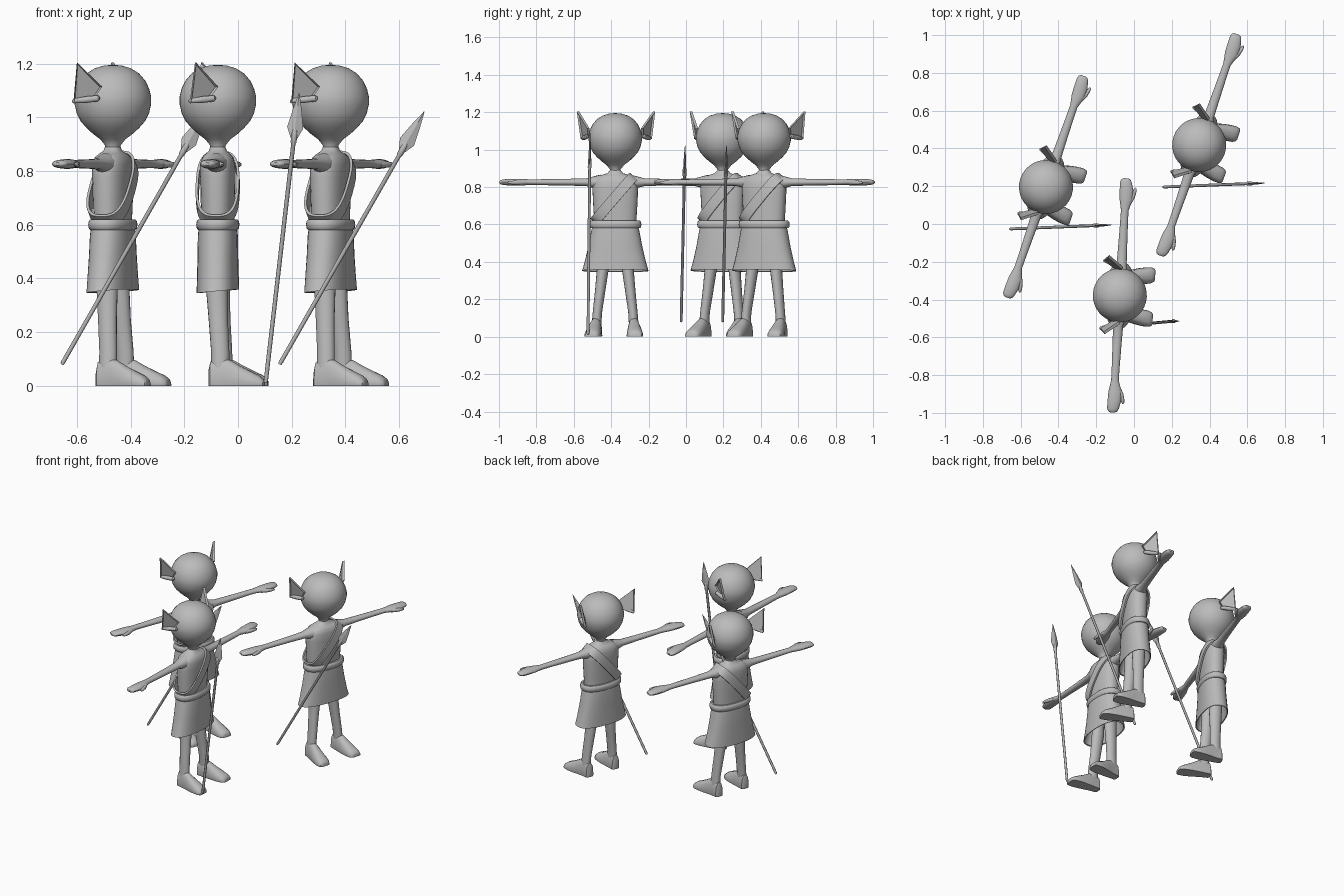
import bpy, bmesh, math
from mathutils import Vector, Matrix

if "Cube" in bpy.data.objects:
    bpy.data.objects.remove(bpy.data.objects["Cube"])

grey = bpy.data.materials.new("clay_grey")
grey.diffuse_color = (0.5, 0.5, 0.5, 1)
grey.use_nodes = True
grey.node_tree.nodes["Principled BSDF"].inputs["Base Color"].default_value = grey.diffuse_color

X, Y, Z = Vector((1, 0, 0)), Vector((0, 1, 0)), Vector((0, 0, 1))


def spow(c, p):
    return math.copysign(abs(c) ** p, c)


def ring(center, u, v, ru, rv, n=24, p=1.0):
    """Superellipse cross-section around a centre."""
    c = Vector(center)
    return [c + u * ru * spow(math.cos(a), p) + v * rv * spow(math.sin(a), p)
            for a in (2 * math.pi * i / n for i in range(n))]


def finish(bm, name, angle=40):
    bmesh.ops.recalc_face_normals(bm, faces=bm.faces[:])
    me = bpy.data.meshes.new(name)
    bm.to_mesh(me)
    bm.free()
    me.materials.append(grey)
    me.shade_smooth()
    me.set_sharp_from_angle(angle=math.radians(angle))
    return me


def loft(name, rings, caps=(True, True), closed=False, angle=40):
    """Skin a list of equal-length rings."""
    bm = bmesh.new()
    vs = [[bm.verts.new(p) for p in r] for r in rings]
    n = len(vs[0])
    pairs = list(zip(vs, vs[1:])) + ([(vs[-1], vs[0])] if closed else [])
    for a, b in pairs:
        for i in range(n):
            j = (i + 1) % n
            bm.faces.new((a[i], a[j], b[j], b[i]))
    if not closed:
        if caps[0]:
            bm.faces.new(vs[0])
        if caps[1]:
            bm.faces.new(vs[-1])
    return finish(bm, name, angle)


def place(name, mesh, matrix):
    ob = bpy.data.objects.new(name, mesh)
    bpy.context.collection.objects.link(ob)
    ob.matrix_world = matrix


parts = {}

# Head: round skull tapering to a narrow neck (radius, z)
head = [(.028, .875), (.029, .895), (.047, .918), (.074, .938), (.098, .96),
        (.12, .985), (.135, 1.015), (.143, 1.05), (.143, 1.075), (.136, 1.105),
        (.122, 1.135), (.098, 1.163), (.068, 1.182), (.035, 1.192), (.006, 1.195)]
parts["head"] = loft("head", [ring((0, 0, z), X, Y, r, r, 32) for r, z in head])

# Torso (half depth, half width, z)
torso = [(.06, .112, .56), (.061, .113, .62), (.064, .118, .7), (.066, .122, .78),
         (.065, .122, .825), (.058, .108, .85), (.046, .075, .864),
         (.034, .042, .874), (.028, .028, .89)]
parts["torso"] = loft("torso", [ring((0, 0, z), X, Y, a, b, 28, .85) for a, b, z in torso])

# Belt: rounded oval band
belt = []
for i in range(36):
    a = 2 * math.pi * i / 36
    out = Vector((math.cos(a), math.sin(a), 0))
    belt.append(ring((.066 * spow(out.x, .85), .126 * spow(out.y, .85), .6),
                     out, Z, .014, .021, 10, .8))
parts["belt"] = loft("belt", belt, closed=True)

# Skirt: open flared cloth, hem slightly lower behind
skirt = [(.07, .122, .595), (.074, .13, .56), (.075, .145, .48),
         (.077, .164, .4), (.078, .178, .352), (.072, .17, .354), (.064, .13, .45)]
rows = [ring((0, 0, z), X, Y, a, b, 32, .85) for a, b, z in skirt]
for r in rows[4:6]:
    for p in r:
        p.z -= p.x * -.09
parts["skirt"] = loft("skirt", rows, caps=(True, False))

# Sash: flat band looping from the left shoulder to the right hip
along = Vector((0, .215, .25)).normalized()
across = Vector((0, -along.z, along.y))
mid = Vector((0, -.006, .735))
sash = []
for i in range(40):
    a = 2 * math.pi * i / 40
    c, s = spow(math.cos(a), .75), spow(math.sin(a), .65)
    row = []
    for f, w in ((1, -1), (1, 1), (.88, 1), (.88, -1)):
        row.append(mid + along * .162 * c * (f * .5 + .5) + X * .081 * s * f + across * .028 * w)
    sash.append(row)
parts["sash"] = loft("sash", sash, closed=True, angle=50)

# Limbs and ears, one per side
for s, side in ((-1, "right"), (1, "left")):
    # Arm and mitten hand (y, x offset, half width, half thickness)
    arm = [(.08, 0, .045, .04), (.12, 0, .036, .03), (.155, 0, .027, .021), (.25, 0, .024, .018),
           (.38, 0, .021, .016), (.45, 0, .02, .015), (.475, .002, .026, .016),
           (.51, .005, .036, .018), (.56, .003, .036, .018), (.6, -.002, .031, .015),
           (.615, -.003, .024, .011), (.621, -.003, .012, .005)]
    parts[side + "_arm"] = loft(side + "_arm", [ring((x, s * y, .826), X, Z, a, b, 16)
                                                for y, x, a, b in arm])
    thumb = [(.49, .022, .012), (.52, .037, .012), (.55, .046, .01), (.568, .049, .007), (.574, .049, .002)]
    parts[side + "_thumb"] = loft(side + "_thumb", [ring((x, s * y, .824), X, Z, r, r, 10)
                                                    for y, x, r in thumb])
    # Leg (x, y, z, half depth, half width)
    leg = [(0, .062, .48, .042, .036), (0, .066, .37, .041, .032), (.006, .08, .25, .036, .028),
           (.014, .095, .13, .034, .025), (.015, .1, .06, .034, .026)]
    parts[side + "_leg"] = loft(side + "_leg", [ring((x, s * y, z), X, Y, a, b, 16)
                                                for x, y, z, a, b in leg])
    # Foot (x, y, half width, top height): dome-topped slices with a flat sole
    foot = [(-.029, .098, .018, .06), (-.022, .098, .027, .09), (.02, .1, .031, .108),
            (.055, .104, .036, .094), (.09, .108, .041, .074), (.13, .112, .044, .054),
            (.16, .115, .042, .04), (.176, .117, .035, .028), (.181, .117, .026, .018)]
    slices = []
    for x, y, w, h in foot:
        r = ring((x, s * y, 0), Y, Z, w, h, 20, .8)
        for p in r:
            p.z = max(p.z, .004) if p.z >= 0 else 0
        slices.append(r)
    parts[side + "_foot"] = loft(side + "_foot", slices)
    # Ear: hollowed fan spreading backwards, with a rolled lobe
    bm = bmesh.new()
    pts = [(-.074, .197, 1.203), (.004, .138, 1.114), (-.03, .135, 1.066), (-.094, .178, 1.058)]
    vs = [bm.verts.new((x, s * y, z)) for x, y, z in pts]
    face = bm.faces.new(vs)
    face.normal_update()
    if face.normal.y * s < 0:
        face.normal_flip()
    ext = bmesh.ops.extrude_face_region(bm, geom=[face], use_keep_orig=True)
    for v in [g for g in ext["geom"] if isinstance(g, bmesh.types.BMVert)]:
        v.co += Vector((.006, s * .013, 0))
    outer = [g for g in ext["geom"] if isinstance(g, bmesh.types.BMFace)][0]
    bmesh.ops.inset_region(bm, faces=[outer], thickness=.008, depth=0)
    for v in outer.verts:
        v.co -= Vector((.004, s * .009, 0))
    parts[side + "_ear"] = finish(bm, side + "_ear", 30)
    a, b = Vector((-.098, s * .182, 1.06)), Vector((0, s * .15, 1.071))
    d = (b - a).normalized()
    w = d.cross(Z).normalized()
    parts[side + "_ear_lobe"] = loft(side + "_ear_lobe", [
        ring(a.lerp(b, t), w, Z, r, r, 10)
        for t, r in ((0, .004), (.06, .009), (.5, .013), (.93, .012), (1, .005))])

# Three figures: x, y, turn
for k, (x, y, deg) in enumerate([(-.466, .196, -19), (-.075, -.378, -3.3), (.345, .418, -19)], 1):
    m = Matrix.Translation((x, y, 0)) @ Matrix.Rotation(math.radians(deg), 4, 'Z')
    for name, me in parts.items():
        place(f"{name}_{k}", me, m)

# Spear: thin shaft, socket and flat leaf blade, built upright
L = 1.085
shaft = loft("spear_shaft", [ring((0, 0, z), X, Y, r, r, 10) for z, r in
                             ((0, .006), (.01, .008), (L - .19, .008), (L - .185, .011),
                              (L - .15, .011), (L - .12, .004))])
blade = loft("spear_blade", [ring((0, 0, L - z), X, Y, a, b, 4) for z, a, b in
                             ((.17, .012, .006), (.13, .03, .007), (.06, .016, .005), (0, .001, .001))],
             angle=20)
for k, (a, b) in enumerate([((-.656, -.026, .08), (-.12, -.005, 1.02)),
                            ((.103, -.524, .012), (.228, -.513, 1.09)),
                            ((.155, .196, .08), (.693, .217, 1.02))], 1):
    a, b = Vector(a), Vector(b)
    d = (b - a).normalized()
    u = Y.cross(d).normalized()
    v = d.cross(u)
    m = Matrix.Translation(a) @ Matrix((u, v, d)).transposed().to_4x4()
    place(f"spear_shaft_{k}", shaft, m)
    place(f"spear_blade_{k}", blade, m)
